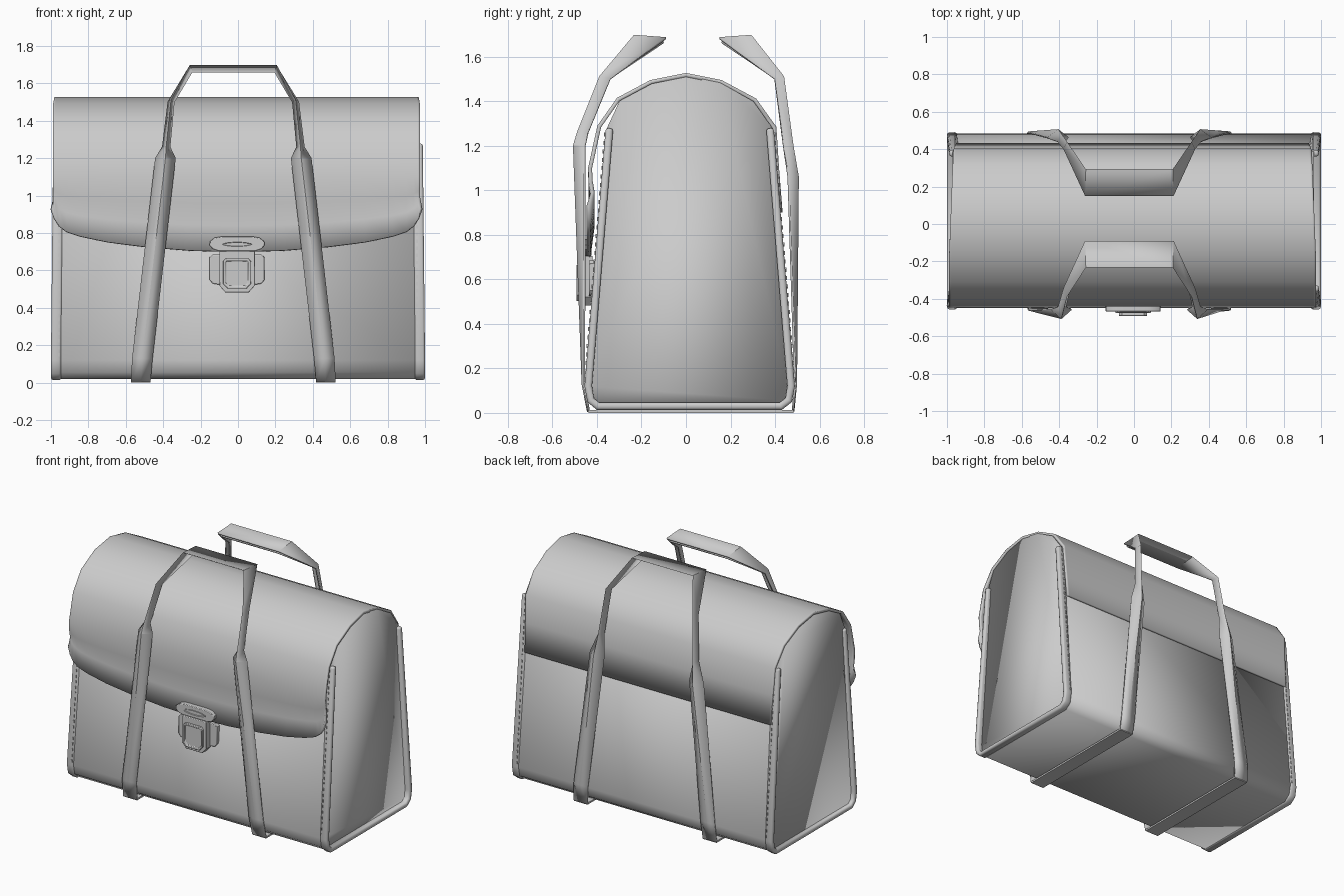
import bpy, bmesh, math

if "Cube" in bpy.data.objects:
    bpy.data.objects.remove(bpy.data.objects["Cube"])

CX = -0.025          # centre line of the straps
LX = -0.005          # centre line of the lock


def finish(name, bm, thick=0, offset=-1, bevel=0, angle=35):
    me = bpy.data.meshes.new(name)
    bm.to_mesh(me)
    bm.free()
    ob = bpy.data.objects.new(name, me)
    bpy.context.collection.objects.link(ob)
    bpy.ops.object.select_all(action='DESELECT')
    ob.select_set(True)
    bpy.context.view_layer.objects.active = ob
    bpy.ops.object.shade_smooth_by_angle(angle=math.radians(angle))
    if thick:
        m = ob.modifiers.new("thickness", 'SOLIDIFY')
        m.thickness, m.offset, m.use_even_offset = thick, offset, False
    if bevel:
        m = ob.modifiers.new("bevel", 'BEVEL')
        m.width, m.segments, m.limit_method = bevel, 2, 'ANGLE'
        m.angle_limit = math.radians(50)
    return ob


def grid(name, rows, **kw):
    """Skin a list of equally long point rows."""
    bm = bmesh.new()
    v = [[bm.verts.new(p) for p in r] for r in rows]
    for a, b in zip(v, v[1:]):
        for j in range(len(a) - 1):
            bm.faces.new((a[j], b[j], b[j + 1], a[j + 1]))
    return finish(name, bm, **kw)


def box(bm, x0, x1, y0, y1, z0, z1):
    r = bmesh.ops.create_cube(bm, size=1)
    for v in r['verts']:
        v.co = ((x0 + x1) / 2 + v.co.x * (x1 - x0),
                (y0 + y1) / 2 + v.co.y * (y1 - y0),
                (z0 + z1) / 2 + v.co.z * (z1 - z0))


def plate(name, half, y_back, y_front, recess=None, bevel=0.004):
    """Symmetric xz outline (right half, top to bottom) extruded towards the front."""
    pts = half + [(-x, z) for x, z in reversed(half)]
    bm = bmesh.new()
    f = bm.faces.new([bm.verts.new((LX + x, y_front, z)) for x, z in pts])
    b = bm.faces.new([bm.verts.new((LX + x, y_back, z)) for x, z in reversed(pts)])
    fv, bv = list(f.verts), list(reversed(b.verts))
    n = len(pts)
    for i in range(n):
        k = (i + 1) % n
        bm.faces.new((fv[i], bv[i], bv[k], fv[k]))
    bmesh.ops.recalc_face_normals(bm, faces=bm.faces)
    if recess:
        bmesh.ops.inset_individual(bm, faces=[f], thickness=recess[0], depth=0)
        bmesh.ops.inset_individual(bm, faces=[f], thickness=0.003, depth=-recess[1])
    return finish(name, bm, bevel=bevel)


# body: U-shaped sheet for front, bottom and back
U = [(-0.355, 1.28), (-0.45, 0.12), (-0.437, 0.055), (-0.395, 0.02),
     (0.425, 0.02), (0.47, 0.055), (0.483, 0.12), (0.388, 1.28)]
grid("body", [[(-0.96, y, z), (0.96, y, z)] for y, z in U], thick=0.02)

# edge piping along both ends
for s, side in ((-1, "left"), (1, "right")):
    xs = sorted((s * 0.945, s * 1.0))
    rows = []
    for i, (y, z) in enumerate(U):
        d = -0.006 if y < 0 else 0.006
        sh = 0.012 * s if i in (0, len(U) - 1) else 0
        rows.append([(x - sh, y + d, z - 0.006 if z < 0.1 else z) for x in xs])
    grid("piping_" + side, rows, thick=0.034, bevel=0.012)

# flap profile, from the lower back edge over the top to the front
LID = [(0.434, 0.90), (0.418, 1.1), (0.406, 1.285), (0.315, 1.412), (0.16, 1.495),
       (0, 1.527), (-0.16, 1.495), (-0.31, 1.415), (-0.398, 1.29)]
FRONT = [(-0.428, 1.0, 0.2), (-0.44, 0, 0.0), (-0.437, 0, 0.35), (-0.428, 0, 0.65), (-0.447, 0, 1.0)]
half_cols = [(0, 0.70), (0.25, 0.707), (0.5, 0.727), (0.7, 0.752), (0.85, 0.783),
             (0.925, 0.808), (0.965, 0.84), (0.988, 0.88), (1.0, 0.93)]
cols = [(-t, e) for t, e in reversed(half_cols[1:])] + half_cols
rows = []
for i, (y, z) in enumerate(LID):
    w = 0.943 + 0.037 * min(1, i / 6)
    rows.append([(-0.008 + t * w, y, z) for t, e in cols])
for y, _, f in FRONT[1:]:
    rows.append([(-0.008 + t * 0.982, y, 1.1 - f * (1.1 - e)) for t, e in cols])
grid("flap", rows, thick=0.018, angle=45)

# end panels closing the sides up under the flap
arch = [(y * 0.96, z - 0.012) for y, z in LID[3:8]]
for s, side in ((-1, "left"), (1, "right")):
    bm = bmesh.new()
    f = bm.faces.new([bm.verts.new((s * 0.967 - 0.004, y, z)) for y, z in U + arch])
    if f.normal.x * s < 0 or (f.normal_update() or f.normal.x * s < 0):
        f.normal_flip()
    finish("end_panel_" + side, bm, thick=0.015)

# stitches beside the piping, front and back
bm = bmesh.new()
for k in range(30):
    z = 0.14 + k * 0.038
    t = (z - 0.12) / 1.16
    for x in (-0.957, 0.957):
        for y in (-0.457 + 0.095 * t, 0.490 - 0.095 * t):
            box(bm, x - 0.003, x + 0.003, y - 0.003, y + 0.003, z, z + 0.018)
finish("stitches", bm)


# carrying straps: three points across (outer, fold, inner), folded double at the handle
def strap(name, left):
    right = [[(2 * CX - x, y, z) for x, y, z in r] for r in reversed(left)]
    grid(name, left + right, thick=0.01, offset=0, angle=30)


strap("front_strap", [
    [(-0.572, -0.436, 0.006), (-0.52, -0.440, 0.006), (-0.468, -0.436, 0.006)],
    [(-0.565, -0.458, 0.13), (-0.512, -0.464, 0.13), (-0.458, -0.458, 0.13)],
    [(-0.440, -0.455, 1.20), (-0.388, -0.503, 1.20), (-0.336, -0.455, 1.20)],
    [(-0.402, -0.440, 1.26), (-0.384, -0.485, 1.26), (-0.366, -0.440, 1.26)],
    [(-0.372, -0.340, 1.50), (-0.358, -0.385, 1.51), (-0.344, -0.340, 1.50)],
    [(-0.260, -0.090, 1.683), (-0.258, -0.23, 1.695), (-0.246, -0.10, 1.664)]])
strap("back_strap", [
    [(-0.572, 0.480, 0.006), (-0.52, 0.482, 0.006), (-0.468, 0.480, 0.006)],
    [(-0.565, 0.490, 0.13), (-0.512, 0.494, 0.13), (-0.458, 0.490, 0.13)],
    [(-0.460, 0.460, 1.06), (-0.405, 0.502, 1.06), (-0.352, 0.460, 1.06)],
    [(-0.405, 0.438, 1.20), (-0.388, 0.478, 1.20), (-0.370, 0.438, 1.20)],
    [(-0.372, 0.398, 1.50), (-0.358, 0.436, 1.51), (-0.344, 0.398, 1.50)],
    [(-0.260, 0.150, 1.683), (-0.258, 0.29, 1.695), (-0.246, 0.16, 1.664)]])

# strap bands running under the bottom
for s, side in ((-1, "left"), (1, "right")):
    bm = bmesh.new()
    c = CX + s * 0.495
    box(bm, c - 0.052, c + 0.052, -0.438, 0.482, 0, 0.012)
    finish("bottom_band_" + side, bm)

# lock: plate on the body, plate with slot on the flap, clasp with shield
plate("lock_base", [(0.13, 0.685), (0.147, 0.67), (0.147, 0.55), (0.13, 0.53), (0.1, 0.525)],
      -0.395, -0.436)
plate("lock_top_plate", [(0.08, 0.782), (0.12, 0.775), (0.145, 0.755), (0.147, 0.735),
                         (0.13, 0.715), (0.1, 0.705)], -0.425, -0.468)
slot = [(0.085 * math.sin(a), 0.74 + 0.017 * math.cos(a))
        for a in [math.pi * (k + 0.5) / 8 for k in range(8)]]
plate("lock_slot", slot, -0.46, -0.474, recess=(0.005, 0.008), bevel=0)
plate("lock_clasp", [(0.095, 0.705), (0.095, 0.52), (0.062, 0.482)], -0.42, -0.476)
plate("lock_shield", [(0.058, 0.665), (0.075, 0.65), (0.075, 0.53), (0.05, 0.503)],
      -0.47, -0.492, recess=(0.013, 0.008), bevel=0.003)
